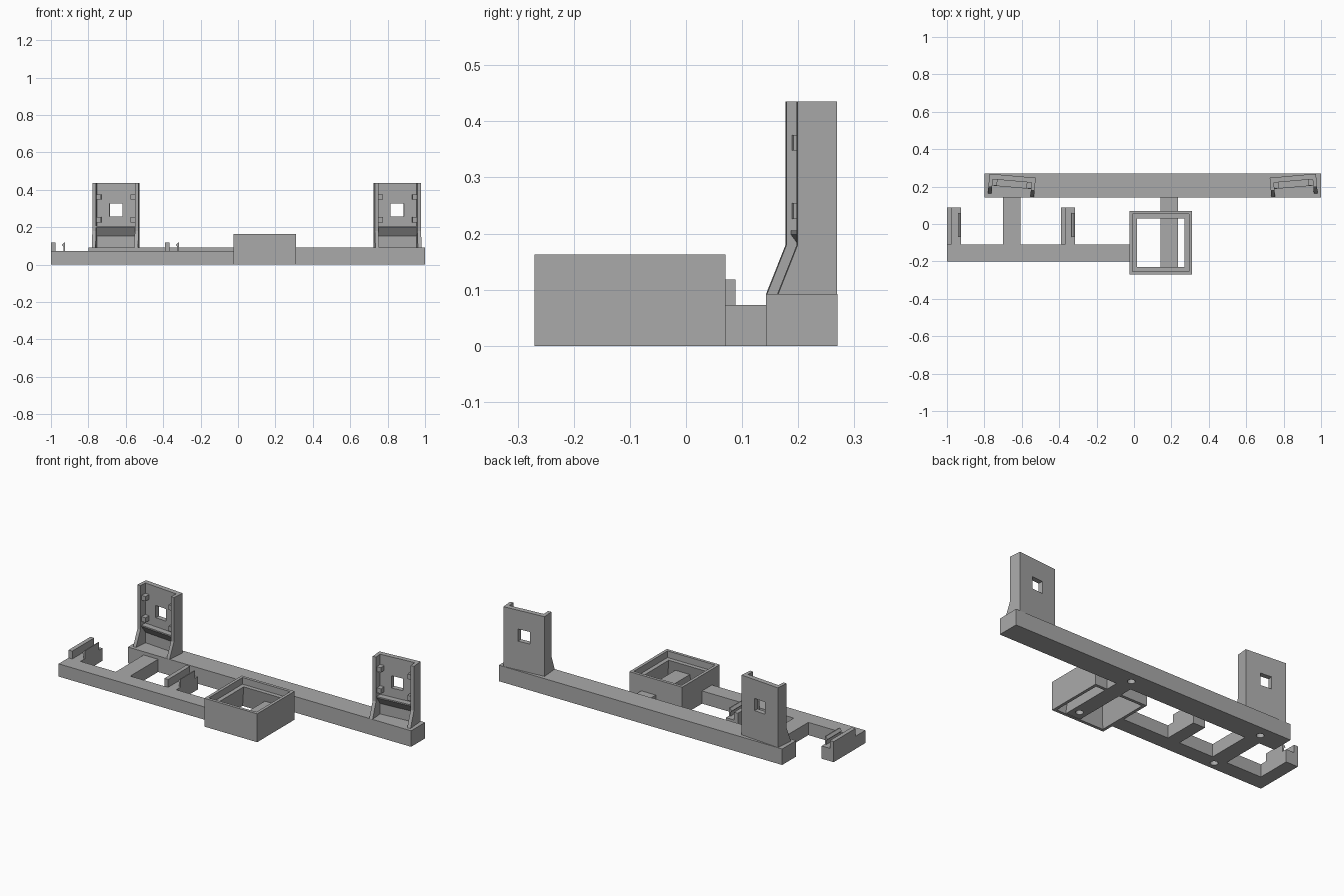
import bpy, bmesh, math
from mathutils import Matrix, Vector

cube = bpy.data.objects.get("Cube")
if cube:
    bpy.data.objects.remove(cube, do_unlink=True)

grey = bpy.data.materials.new("matte grey")
grey.use_nodes = True
COLOUR = (0.4, 0.4, 0.4, 1)
grey.diffuse_color = COLOUR
grey.node_tree.nodes["Principled BSDF"].inputs["Base Color"].default_value = COLOUR


def finish(name, bm):
    bmesh.ops.recalc_face_normals(bm, faces=bm.faces)
    mesh = bpy.data.meshes.new(name)
    bm.to_mesh(mesh)
    bm.free()
    mesh.materials.append(grey)
    ob = bpy.data.objects.new(name, mesh)
    bpy.context.collection.objects.link(ob)
    return ob


def box(name, x, y, z):
    bm = bmesh.new()
    lo, hi = Vector((x[0], y[0], z[0])), Vector((x[1], y[1], z[1]))
    bmesh.ops.create_cube(bm, size=1, matrix=Matrix.Translation((lo + hi) / 2)
                          @ Matrix.Diagonal((*(hi - lo), 1)))
    return finish(name, bm)


def prism(name, points, axis, start, end):
    """Extrude a flat outline along x (points are y, z) or y (points are x, z)."""
    bm = bmesh.new()
    place = (lambda p: (start, *p)) if axis == "x" else (lambda p: (p[0], start, p[1]))
    face = bm.faces.new([bm.verts.new(place(p)) for p in points])
    out = bmesh.ops.extrude_face_region(bm, geom=[face])
    move = Vector((end - start, 0, 0)) if axis == "x" else Vector((0, end - start, 0))
    bmesh.ops.translate(bm, vec=move,
                        verts=[v for v in out["geom"] if isinstance(v, bmesh.types.BMVert)])
    return finish(name, bm)


def cut(ob, cutter):
    cutter.hide_render = True
    mod = ob.modifiers.new("cut", "BOOLEAN")
    mod.operation, mod.solver, mod.object = "DIFFERENCE", "EXACT", cutter
    bpy.context.view_layer.objects.active = ob
    bpy.ops.object.modifier_apply(modifier=mod.name)
    bpy.data.objects.remove(cutter, do_unlink=True)


def screw_hole(ob, x, y):
    bm = bmesh.new()
    bmesh.ops.create_cone(bm, cap_ends=True, segments=20, radius1=0.02, radius2=0.02,
                          depth=0.08, matrix=Matrix.Translation((x, y, 0)))
    cut(ob, finish("hole_cutter", bm))


# Base frame
BAR_TOP = 0.073
rear_bar = box("rear_bar", (-0.8, 1), (0.143, 0.27), (0, 0.092))
front_bar = box("front_bar", (-1, -0.025), (-0.2, -0.11), (0, BAR_TOP))
box("left_crossbar", (-0.7, -0.608), (-0.11, 0.143), (0, BAR_TOP))
right_crossbar = box("right_crossbar", (0.143, 0.235), (-0.25, 0.143), (0, BAR_TOP))
for part, x, y in ((rear_bar, 0.19, 0.205), (rear_bar, -0.655, 0.205),
                   (front_bar, -0.655, -0.155), (right_crossbar, 0.19, -0.2)):
    screw_hole(part, x, y)

# Open square housing: inset and height of each ring around the wall section
bm = bmesh.new()
rings = []
for inset, z in ((0, 0), (0, 0.163), (0.017, 0.163), (0.017, 0.125), (0.041, 0.125), (0.017, 0)):
    hx, hy = 0.168 - inset, 0.17 - inset
    rings.append([bm.verts.new((0.143 + sx * hx, -0.1 + sy * hy, z))
                  for sx, sy in ((-1, -1), (1, -1), (1, 1), (-1, 1))])
for a, b in zip(rings, rings[1:] + rings[:1]):
    for i in range(4):
        j = (i + 1) % 4
        bm.faces.new((a[i], a[j], b[j], b[i]))
finish("square_housing", bm)

# Snap clips behind the front bar
for side, x in (("left", -1), ("inner", -0.391)):
    box(side + "_clip_base", (x, x + 0.076), (-0.11, 0.088), (0, BAR_TOP))
    box(side + "_clip_post", (x, x + 0.024), (-0.11, 0.088), (BAR_TOP, 0.118))
    hook = [(0.076, BAR_TOP), (0.076, 0.118), (0.07, 0.118), (0.058, 0.104),
            (0.066, 0.097), (0.066, BAR_TOP)]
    prism(side + "_clip_hook", [(x + px, z) for px, z in hook], "y", -0.07, 0.06)


# Upright holders, toed in toward each other
def holder(side, x, angle):
    half, wall, base, top = 0.124, 0.02, 0.092, 0.435
    inner = half - wall
    parts = []
    plate = box(side + "_holder_plate", (-inner, inner), (-0.028, 0), (base, top))
    cut(plate, box("window_cutter", (-0.035, 0.035), (-0.1, 0.1), (0.257, 0.327)))
    parts.append(plate)
    # Side walls flare forward at the foot
    outline = [(0, base), (0, top), (-0.07, top), (-0.07, 0.18), (-0.105, base)]
    for label, x0, x1 in (("left", inner, half), ("right", -half, -inner)):
        parts.append(prism(f"{side}_holder_{label}_wall", outline, "x", x0, x1))
    # Shelf with sloped underside
    shelf = [(-0.028, 0.205), (-0.062, 0.205), (-0.062, 0.198), (-0.028, 0.152)]
    parts.append(prism(side + "_holder_shelf", shelf, "x", -inner, inner))
    # Pegs
    for sx in (-1, 1):
        for z in (0.24, 0.362):
            cx = sx * 0.093
            parts.append(box(side + "_holder_peg", (cx - 0.014, cx + 0.014),
                             (-0.06, -0.028), (z - 0.014, z + 0.014)))
    place = Matrix.Translation((x, 0.258, 0)) @ Matrix.Rotation(math.radians(angle), 4, "Z")
    for ob in parts:
        ob.data.transform(place)


holder("right", -0.649, -5)
holder("left", 0.849, 5)
